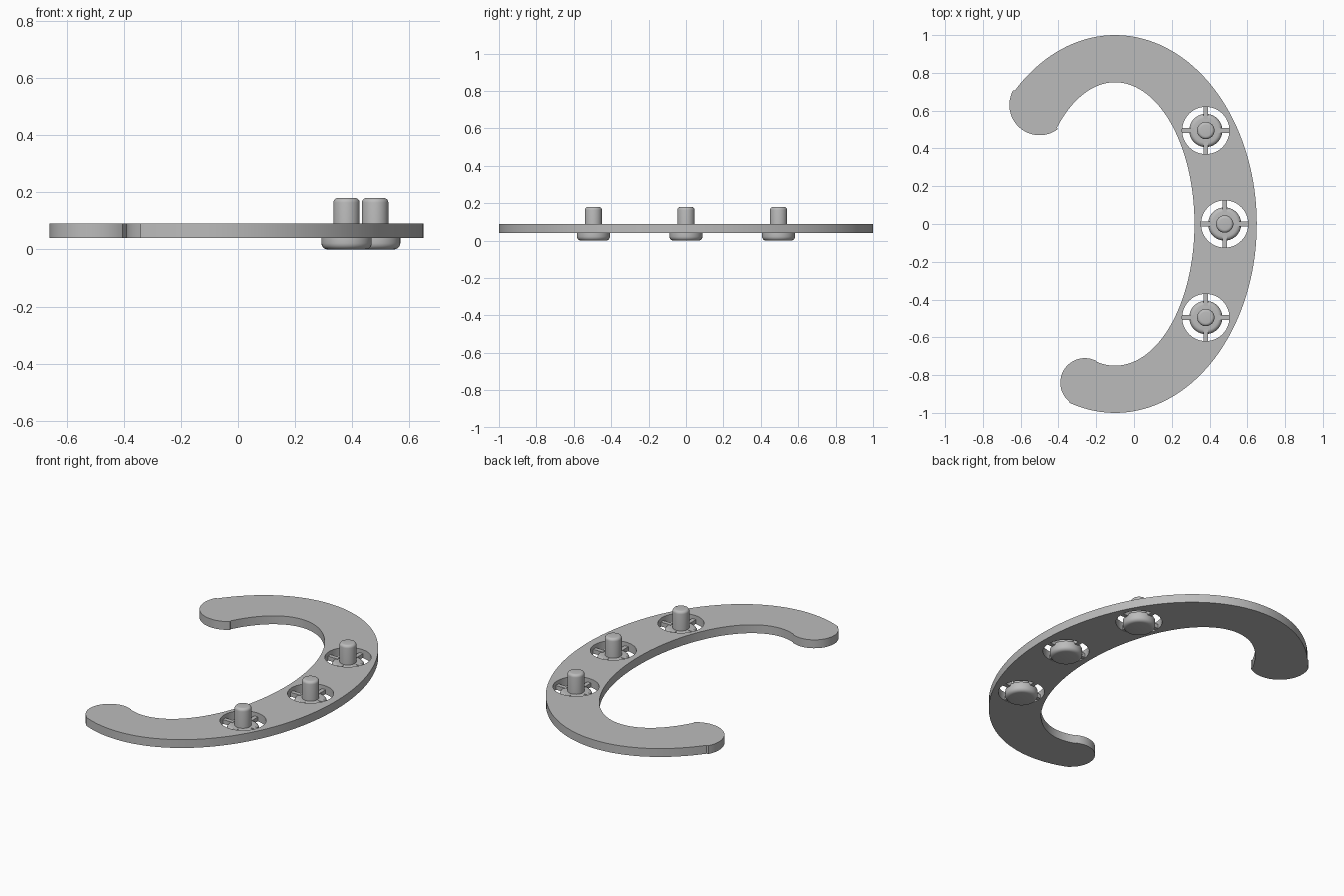
import bpy, bmesh
from math import sin, cos, radians, pi

cube = bpy.data.objects.get("Cube")
if cube:
    bpy.data.objects.remove(cube, do_unlink=True)

grey = bpy.data.materials.new("plain_grey")
grey.use_nodes = True
colour = (0.5, 0.5, 0.5, 1)
grey.diffuse_color = colour
grey.node_tree.nodes["Principled BSDF"].inputs["Base Color"].default_value = colour

BOTTOM, TOP = 0.04, 0.09
HOLE = 0.125
BUTTONS = [("front", 0.38, -0.495), ("middle", 0.48, 0.0), ("back", 0.38, 0.495)]


def arc(cx, cy, rx, ry, start, end, n):
    """Points along an elliptical arc, angles in degrees."""
    angles = [radians(start + (end - start) * i / n) for i in range(n + 1)]
    return [(cx + rx * cos(a), cy + ry * sin(a)) for a in angles]


def smooth(obj):
    bpy.ops.object.select_all(action='DESELECT')
    obj.select_set(True)
    bpy.context.view_layer.objects.active = obj
    bpy.ops.object.shade_smooth_by_angle(angle=radians(35))


def finish(bm, name):
    mesh = bpy.data.meshes.new(name)
    bmesh.ops.recalc_face_normals(bm, faces=bm.faces)
    bm.to_mesh(mesh)
    bm.free()
    mesh.materials.append(grey)
    obj = bpy.data.objects.new(name, mesh)
    bpy.context.collection.objects.link(obj)
    smooth(obj)
    return obj


def crescent_plate():
    """Open oval band with rounded ends and three round holes."""
    outline = arc(-0.1, 0, 0.75, 1.0, -108.7, 135, 96)       # outer edge
    outline += arc(-0.5, 0.63, 0.16, 0.16, 152, 307, 28)     # back end
    outline += arc(-0.1, 0, 0.42, 0.75, 137, -103.8, 96)     # inner edge
    outline += arc(-0.26, -0.84, 0.13, 0.13, 62, 231, 28)    # front end
    loops = [outline]
    loops += [arc(x, y, HOLE, HOLE, 0, 360, 48)[:-1] for _, x, y in BUTTONS]

    curve = bpy.data.curves.new("plate_outline", 'CURVE')
    curve.dimensions = '2D'
    curve.fill_mode = 'BOTH'
    curve.extrude = (TOP - BOTTOM) / 2
    for points in loops:
        spline = curve.splines.new('POLY')
        spline.points.add(len(points) - 1)
        for p, (x, y) in zip(spline.points, points):
            p.co = (x, y, 0, 1)
        spline.use_cyclic_u = True
    helper = bpy.data.objects.new("plate_outline", curve)
    bpy.context.collection.objects.link(helper)

    # Turn the filled outline into one welded mesh
    bpy.context.view_layer.update()
    filled = helper.evaluated_get(bpy.context.evaluated_depsgraph_get())
    bm = bmesh.new()
    mesh = filled.to_mesh()
    bm.from_mesh(mesh)
    filled.to_mesh_clear()
    bpy.data.objects.remove(helper, do_unlink=True)
    bmesh.ops.remove_doubles(bm, verts=bm.verts, dist=0.0005)
    bmesh.ops.translate(bm, verts=bm.verts, vec=(0, 0, (TOP + BOTTOM) / 2))
    for f in bm.faces:
        f.material_index = 0
    finish(bm, "crescent_plate")


def rounded_corner(r, z, size, start):
    """Quarter round in the r-z plane."""
    return arc(r, z, size, size, start, start + 90, 5)


def button(name, x, y):
    """Rounded disc with an upright pin, turned from one profile."""
    profile = [(0, 0)]
    profile += rounded_corner(0.066, 0.022, 0.022, -90)
    profile += rounded_corner(0.066, 0.043, 0.022, 0)
    profile += [(0.046, 0.065)]
    profile += rounded_corner(0.030, 0.164, 0.016, 0)
    profile += [(0, 0.18)]
    bm = bmesh.new()
    verts = [bm.verts.new((r, 0, z)) for r, z in profile]
    edges = [bm.edges.new(pair) for pair in zip(verts, verts[1:])]
    bmesh.ops.spin(bm, geom=verts + edges, axis=(0, 0, 1), cent=(0, 0, 0),
                   angle=2 * pi, steps=40, use_merge=True)
    bmesh.ops.remove_doubles(bm, verts=bm.verts, dist=0.0001)
    finish(bm, name + "_button").location = (x, y, 0)


def spokes(name, x, y):
    """Four thin bars that hold the button in its hole."""
    bm = bmesh.new()
    inner, outer = 0.06, HOLE + 0.004
    for dx, dy in ((1, 0), (-1, 0), (0, 1), (0, -1)):
        bar = bmesh.ops.create_cube(bm, size=1)["verts"]
        length, mid = outer - inner, (outer + inner) / 2
        bmesh.ops.scale(bm, verts=bar, vec=(length if dx else 0.025,
                                            length if dy else 0.025, 0.025))
        bmesh.ops.translate(bm, verts=bar, vec=(dx * mid, dy * mid, 0.055))
    finish(bm, name + "_spokes").location = (x, y, 0)


crescent_plate()
for label, px, py in BUTTONS:
    button(label, px, py)
    spokes(label, px, py)
